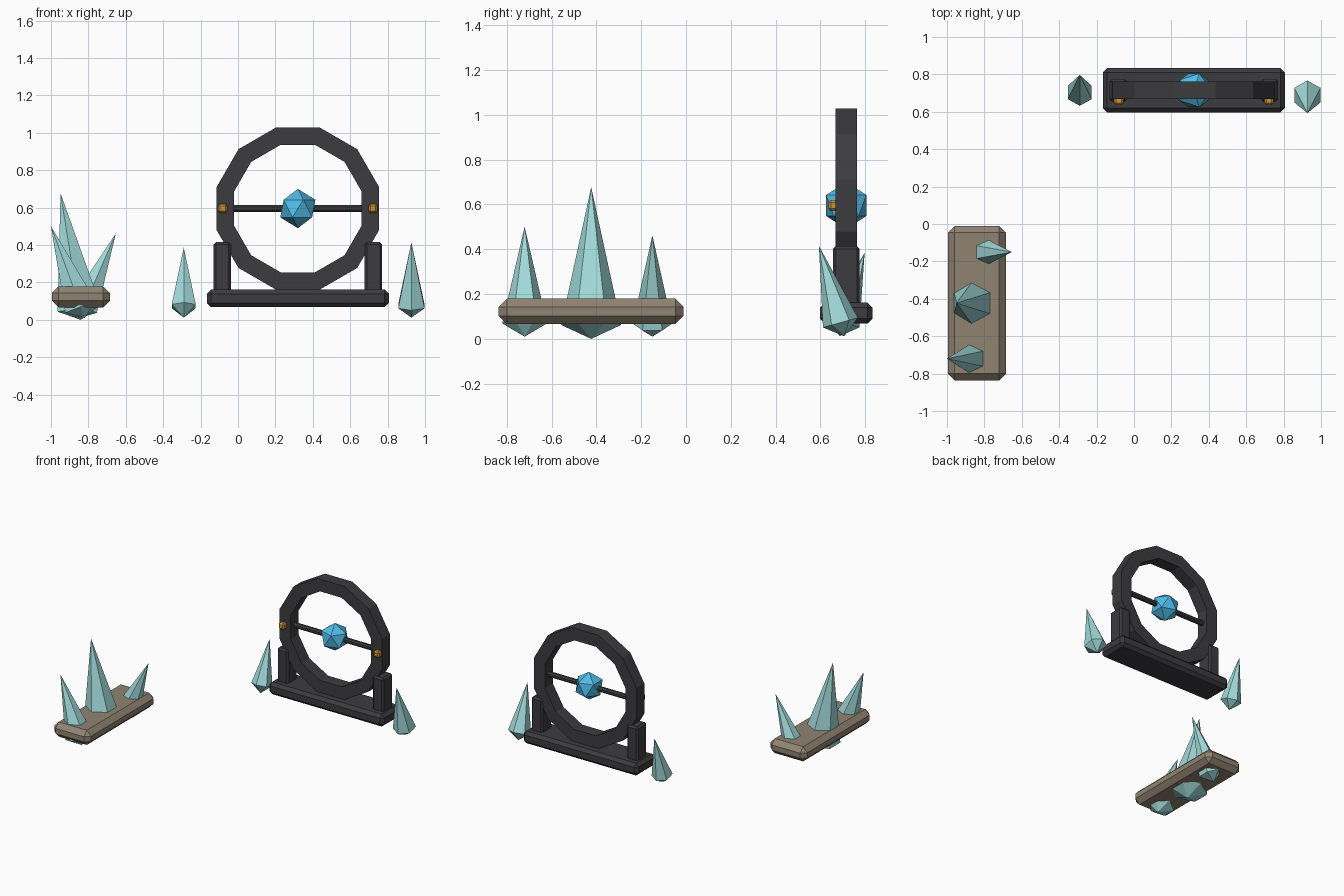
import bpy, bmesh
from math import pi, sin, cos
from mathutils import Vector, Matrix

if "Cube" in bpy.data.objects:
    bpy.data.objects.remove(bpy.data.objects["Cube"])


def material(name, rgb):
    m = bpy.data.materials.new(name)
    m.diffuse_color = (*rgb, 1)
    m.use_nodes = True
    m.node_tree.nodes["Principled BSDF"].inputs["Base Color"].default_value = m.diffuse_color
    return m


IRON = material("dark_iron", (0.045, 0.045, 0.05))
CRYSTAL = material("pale_crystal", (0.36, 0.7, 0.7))
CORE = material("blue_core", (0.08, 0.5, 0.8))
STONE = material("stone", (0.28, 0.23, 0.17))
GOLD = material("gold", (0.6, 0.3, 0.04))


def finish(name, bm, mat):
    bmesh.ops.recalc_face_normals(bm, faces=bm.faces)
    mesh = bpy.data.meshes.new(name)
    bm.to_mesh(mesh)
    bm.free()
    mesh.materials.append(mat)
    ob = bpy.data.objects.new(name, mesh)
    bpy.context.collection.objects.link(ob)
    return ob


def chamfered_box(name, centre, size, chamfer, mat):
    bm = bmesh.new()
    bmesh.ops.create_cube(bm, size=1, matrix=Matrix.Translation(centre) @ Matrix.Diagonal((*size, 1)))
    bmesh.ops.bevel(bm, geom=bm.edges[:], offset=chamfer, segments=1, affect='EDGES')
    return finish(name, bm, mat)


def crystal(name, foot, tip, radius, depth=0.063):
    """Six-sided spike: long point above a ring, short point below it."""
    foot, tip = Vector(foot), Vector(tip)
    axis = tip - foot
    turn = Vector((0, 0, 1)).rotation_difference(axis)
    bm = bmesh.new()
    low, high = bm.verts.new(foot), bm.verts.new(tip)
    ring = []
    for i in range(6):
        a = pi / 2 + i * pi / 3
        ring.append(bm.verts.new(foot + turn @ Vector((radius * cos(a), radius * sin(a), depth))))
    for i in range(6):
        a, b = ring[i], ring[(i + 1) % 6]
        bm.faces.new((a, b, high))
        bm.faces.new((b, a, low))
    return finish(name, bm, CRYSTAL)


CX, CY, CZ = 0.32, 0.715, 0.595   # centre of the ring

# Twelve-sided ring, flat side up
bm = bmesh.new()
sections = []
for i in range(12):
    a = (i + 0.5) * pi / 6
    sections.append([bm.verts.new((CX + r * cos(a), CY + y, CZ + r * sin(a)))
                     for r, y in ((0.449, -0.048), (0.449, 0.048), (0.353, 0.048), (0.353, -0.048))])
for i in range(12):
    s, t = sections[i], sections[(i + 1) % 12]
    for j in range(4):
        k = (j + 1) % 4
        bm.faces.new((s[j], s[k], t[k], t[j]))
finish("ring", bm, IRON)

# Base slab
chamfered_box("ring_base", (CX, CY, 0.115), (0.974, 0.236, 0.094), 0.023, IRON)

# Posts and gold studs on both sides
for side, label in ((-1, "left"), (1, "right")):
    chamfered_box(label + "_post", (CX + side * 0.404, CY, 0.28), (0.094, 0.12, 0.27), 0.013, IRON)
    chamfered_box(label + "_stud", (CX + side * 0.402, 0.66, CZ), (0.05, 0.05, 0.05), 0.011, GOLD)

# Axle across the ring
bm = bmesh.new()
bmesh.ops.create_cone(bm, cap_ends=True, segments=8, radius1=0.02, radius2=0.02, depth=0.74,
                      matrix=Matrix.Translation((CX, CY, CZ)) @ Matrix.Rotation(pi / 2, 4, 'Y')
                      @ Matrix.Rotation(pi / 8, 4, 'Z'))
finish("axle", bm, IRON)

# Blue core
bm = bmesh.new()
bmesh.ops.create_icosphere(bm, subdivisions=1, radius=0.105, matrix=Matrix.Translation((CX, CY, CZ)))
finish("core", bm, CORE)

# Crystals beside the ring
crystal("right_crystal", (0.927, 0.706, 0.012), (0.927, 0.593, 0.415), 0.081)
crystal("left_crystal", (-0.29, 0.685, 0.012), (-0.29, 0.797, 0.386), 0.074)

# Stone slab with three crystals through it
chamfered_box("stone_slab", (-0.84, -0.423, 0.123), (0.311, 0.825, 0.112), 0.036, STONE)
crystal("tall_crystal", (-0.84, -0.423, 0.0), (-0.949, -0.423, 0.677), 0.134)
crystal("front_crystal", (-0.82, -0.72, 0.01), (-1.0, -0.72, 0.501), 0.1)
crystal("back_crystal", (-0.85, -0.15, 0.01), (-0.653, -0.15, 0.462), 0.088)
